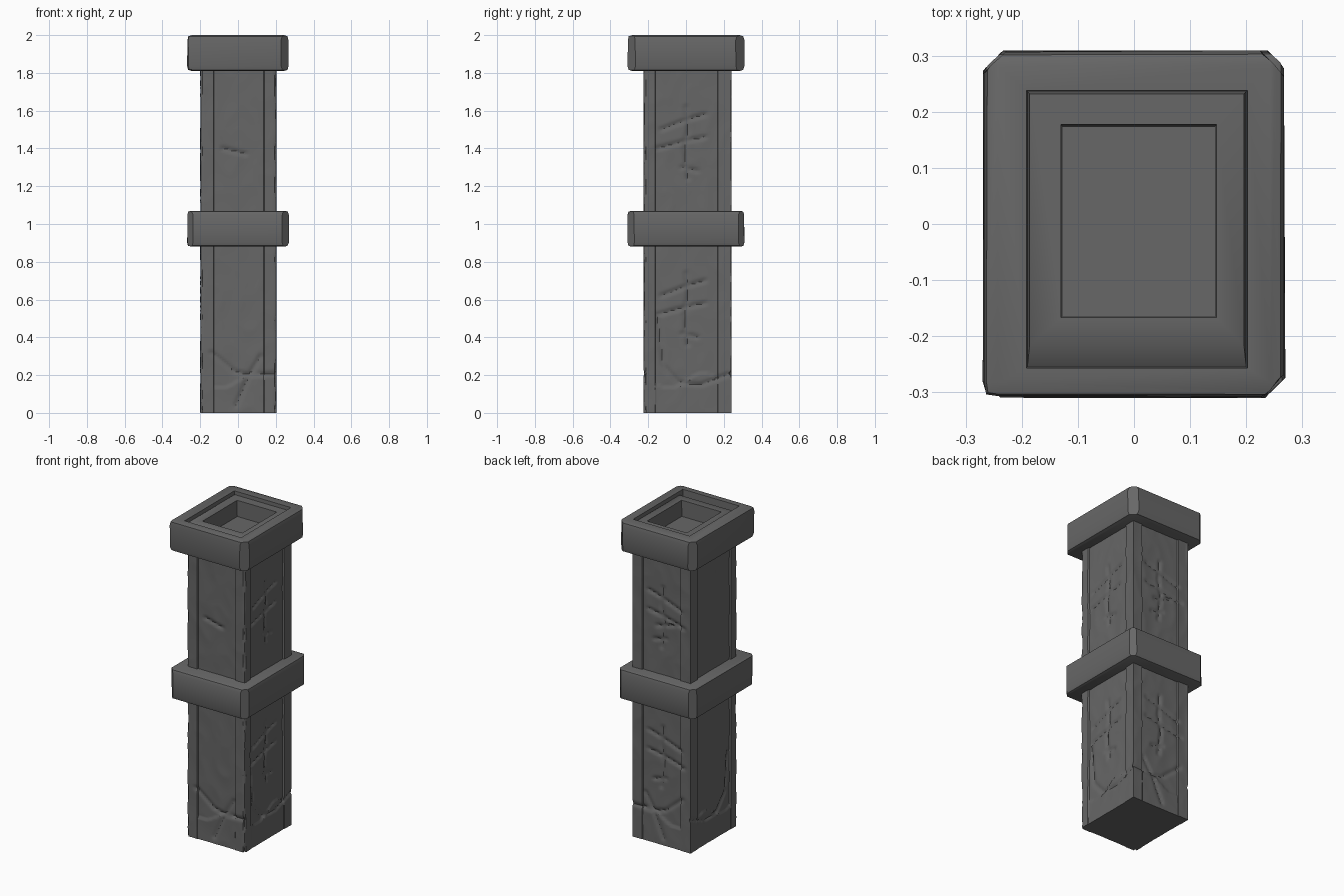
import bpy, bmesh, math, random
from mathutils import Vector, noise, geometry

random.seed(4)
cube = bpy.data.objects.get("Cube")
if cube:
    bpy.data.objects.remove(cube, do_unlink=True)

stone = bpy.data.materials.new("grey_stone")
stone.use_nodes = True
GREY = (0.135, 0.135, 0.135, 1)
stone.diffuse_color = GREY
bsdf = stone.node_tree.nodes["Principled BSDF"]
bsdf.inputs["Base Color"].default_value = GREY
bsdf.inputs["Roughness"].default_value = 0.9


def finish(bm, name, angle):
    bmesh.ops.recalc_face_normals(bm, faces=bm.faces)
    mesh = bpy.data.meshes.new(name)
    bm.to_mesh(mesh)
    bm.free()
    mesh.materials.append(stone)
    obj = bpy.data.objects.new(name, mesh)
    bpy.context.collection.objects.link(obj)
    bpy.ops.object.select_all(action='DESELECT')
    obj.select_set(True)
    bpy.context.view_layer.objects.active = obj
    bpy.ops.object.shade_smooth_by_angle(angle=math.radians(angle))
    return obj


# Shaft: extents, recessed panel limits and crack lines
X0, X1, Y0, Y1, TOP = -0.2, 0.205, -0.225, 0.24, 1.84
PANEL_X, PANEL_Y = (-0.13, 0.14), (-0.165, 0.17)
STEP = 0.004

cross = [[(0, 1.62), (0.01, 1.5), (-0.01, 1.4), (0.01, 1.24)],
         [(-0.13, 1.5), (0, 1.55), (0.1, 1.58)],
         [(-0.15, 1.4), (0, 1.44), (0.1, 1.46)],
         [(-0.02, 1.3), (0.06, 1.28)]]
cross += [[(u, z - 0.88) for u, z in line] for line in cross]
base_curve = [[(-0.15, 0.5), (-0.12, 0.25), (-0.04, 0.16), (0.08, 0.15), (0.24, 0.21)]]
base_fork = [[(-0.14, 0.32), (-0.02, 0.22), (0.06, 0.2), (0.21, 0.21)],
             [(0.06, 0.2), (-0.01, 0.04)], [(0.06, 0.2), (0.12, 0.3)],
             [(-0.08, 1.4), (0.04, 1.37)]]
CRACKS = {"front": base_fork, "left": cross + base_curve,
          "back": cross + base_fork, "right": base_curve}


def crack_depth(side, u, z):
    p, near = Vector((u, z, 0)), 1.0
    for line in CRACKS[side]:
        for a, b in zip(line, line[1:]):
            a, b = Vector((*a, 0)), Vector((*b, 0))
            q, t = geometry.intersect_point_line(p, a, b)
            q = a.lerp(b, min(max(t, 0), 1))
            near = min(near, (p - q).length)
    return 0.009 * math.exp(-(near / 0.01) ** 2)


def wear(side, u, z):
    lo, hi = PANEL_X if side in ("front", "back") else PANEL_Y
    depth = crack_depth(side, u, z)
    if lo + STEP / 2 < u < hi - STEP / 2:
        edge = 0.17 + 0.04 * math.sin(u * 17)
        depth += 0.01 if z > edge else 0.003
    salt = 7.0 * len(side)
    depth += 0.005 * abs(noise.noise(Vector((u * 9, z * 6, salt))))
    return depth


def spread(start, end, count, panel):
    vals = [start + (end - start) * i / count for i in range(count + 1)]
    lo, hi = panel
    cuts = [lo, lo + STEP, hi - STEP, hi]
    vals = [v for v in vals if min(abs(v - c) for c in cuts) > STEP]
    return sorted(vals + cuts)


xs, ys = spread(X0, X1, 34, PANEL_X), spread(Y0, Y1, 38, PANEL_Y)
outline = ([(x, Y0) for x in xs[:-1]] + [(X1, y) for y in ys[:-1]]
           + [(x, Y1) for x in xs[:0:-1]] + [(X0, y) for y in ys[:0:-1]])

bm = bmesh.new()
rings = []
ROWS = 170
for i in range(ROWS + 1):
    z = TOP * i / ROWS
    ring = []
    for x, y in outline:
        dx = dy = 0
        if x in (X0, X1):
            dx = wear("right" if x == X0 else "left", y, z) * (1 if x == X0 else -1)
        if y in (Y0, Y1):
            dy = wear("front" if y == Y0 else "back", x, z) * (1 if y == Y0 else -1)
        if dx and dy:
            # chipped corner edges, more worn near the foot
            chip = 0.012 * max(0, noise.noise(Vector((x * 30, y * 30, z * 9))))
            chip += 0.012 * max(0, 1 - z / 0.05) + 0.003
            dx += math.copysign(chip, dx)
            dy += math.copysign(chip, dy)
        ring.append(bm.verts.new((x + dx, y + dy, z)))
    rings.append(ring)
n = len(outline)
for low, high in zip(rings, rings[1:]):
    for j in range(n):
        k = (j + 1) % n
        bm.faces.new((low[j], low[k], high[k], high[j]))
bm.faces.new(rings[0])
bm.faces.new(rings[-1])
finish(bm, "shaft", 35)


# Stone collars: bevelled blocks with chopped, slightly uneven corners
def block(z0, z1, bevel, corners):
    bm = bmesh.new()
    bmesh.ops.create_cube(bm, size=1)
    for v in bm.verts:
        v.co = Vector((v.co.x * 0.54, v.co.y * 0.62, z0 + (v.co.z + 0.5) * (z1 - z0)))
    bmesh.ops.bevel(bm, geom=bm.edges[:], offset=bevel, segments=2,
                    profile=0.6, affect='EDGES')
    for sx, sy, chop in corners:
        normal = Vector((sx, sy, 0))
        cut = bmesh.ops.bisect_plane(
            bm, geom=bm.verts[:] + bm.edges[:] + bm.faces[:],
            plane_co=(sx * 0.27, sy * (0.31 - chop), 0), plane_no=normal, clear_outer=True)
        edges = [e for e in cut["geom_cut"] if isinstance(e, bmesh.types.BMEdge)]
        bmesh.ops.holes_fill(bm, edges=edges)
    for v in bm.verts:
        if z0 + 0.001 < v.co.z < z1 - 0.001:
            v.co.x *= 1 - random.random() * 0.012
            v.co.y *= 1 - random.random() * 0.012
    return bm


band = block(0.88, 1.07, 0.022, [(1, -1, 0.035), (-1, 1, 0.035), (1, 1, 0.03), (-1, -1, 0.03)])
finish(band, "middle_band", 40)

# Cap with a stepped opening and a shallow square basin
cap = block(1.81, 2.0, 0.027, [(1, 1, 0.045), (1, -1, 0.04), (-1, 1, 0.04)])
cap.faces.ensure_lookup_table()
face = max(cap.faces, key=lambda f: f.calc_center_median().z + f.calc_area())


def step_to(x0, x1, y0, y1, z):
    bmesh.ops.inset_region(cap, faces=[face], thickness=0.01)
    mid = face.calc_center_median()
    for v in face.verts:
        v.co = Vector((x0 if v.co.x < mid.x else x1, y0 if v.co.y < mid.y else y1, z))


step_to(-0.192, 0.202, -0.257, 0.238, 2.0)
step_to(-0.19, 0.2, -0.255, 0.236, 1.955)
step_to(-0.186, 0.196, -0.217, 0.232, 1.98)
step_to(-0.13, 0.147, -0.167, 0.177, 1.98)
step_to(-0.127, 0.144, -0.164, 0.174, 1.88)
finish(cap, "cap", 40)
